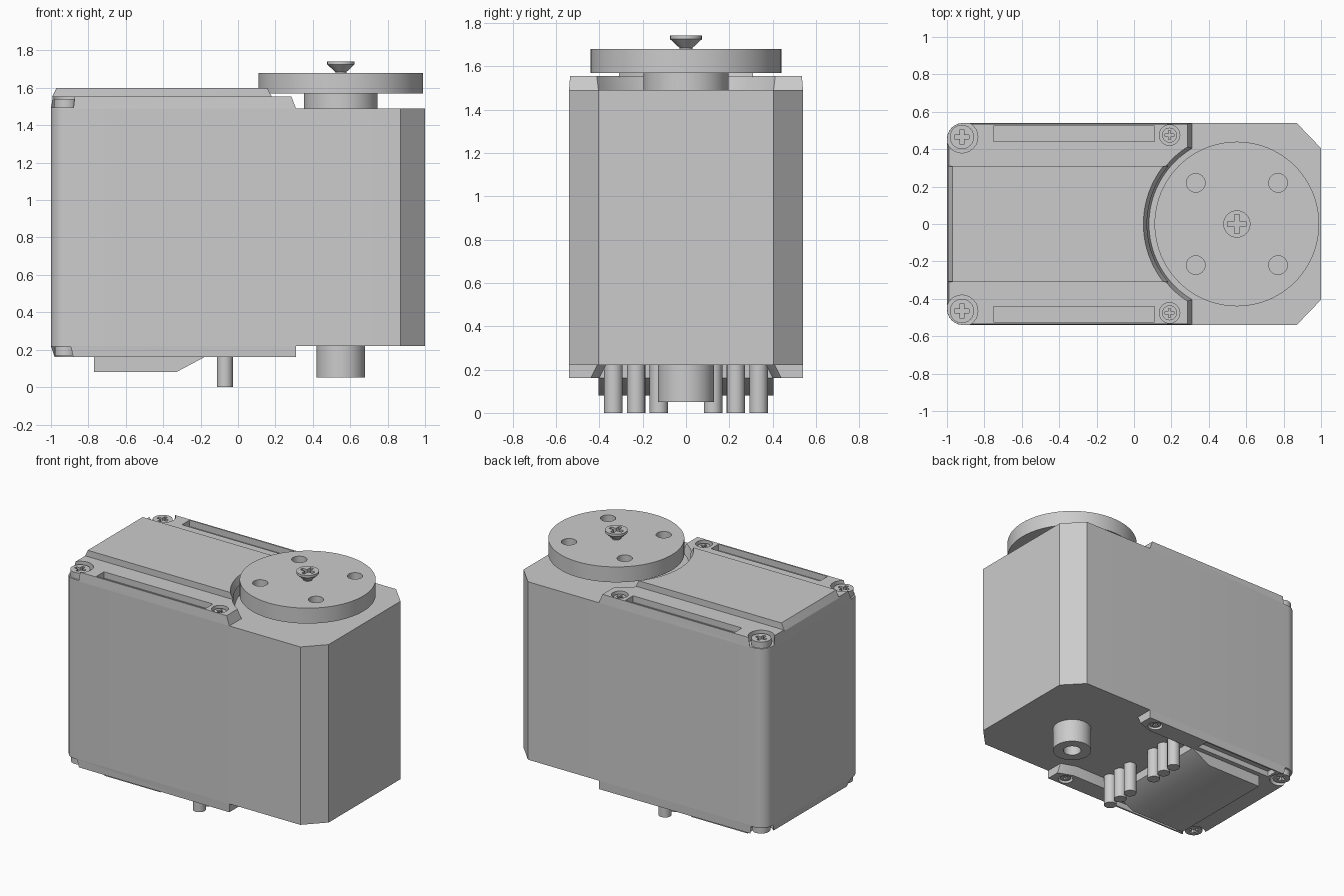
import bpy, bmesh, math
from math import cos, sin, pi, asin, sqrt

if "Cube" in bpy.data.objects:
    bpy.data.objects.remove(bpy.data.objects["Cube"])

grey = bpy.data.materials.new("mid grey")
grey.use_nodes = True
GREY = (0.6, 0.6, 0.6, 1)
grey.diffuse_color = GREY
grey.node_tree.nodes["Principled BSDF"].inputs["Base Color"].default_value = GREY

AXIS = 0.55   # x of the output shaft


def loft(name, layers):
    """Closed solid through stacked outlines: [(points, z), ...]."""
    bm = bmesh.new()
    rings = [[bm.verts.new((x, y, z)) for x, y in pts] for pts, z in layers]
    n = len(rings[0])
    for a, b in zip(rings, rings[1:]):
        for i in range(n):
            j = (i + 1) % n
            bm.faces.new((a[i], a[j], b[j], b[i]))
    bm.faces.new(rings[0])
    bm.faces.new(rings[-1])
    bmesh.ops.recalc_face_normals(bm, faces=bm.faces)
    mesh = bpy.data.meshes.new(name)
    bm.to_mesh(mesh)
    bm.free()
    mesh.materials.append(grey)
    ob = bpy.data.objects.new(name, mesh)
    bpy.context.collection.objects.link(ob)
    return ob


def circle(x, y, r, n=48):
    return [(x + r * cos(2 * pi * i / n), y + r * sin(2 * pi * i / n)) for i in range(n)]


def rect(x0, x1, y0, y1):
    return [(x0, y0), (x1, y0), (x1, y1), (x0, y1)]


def box(name, x0, x1, y0, y1, z0, z1):
    return loft(name, [(rect(x0, x1, y0, y1), z0), (rect(x0, x1, y0, y1), z1)])


def cylinder(name, x, y, r, z0, z1, n=48):
    return loft(name, [(circle(x, y, r, n), z0), (circle(x, y, r, n), z1)])


def left_end(x, w, r, n=6):
    """Rounded -x end of an outline, running from +y to -y."""
    top = [(x + r - r * sin(a), w - r + r * cos(a))
           for a in (i * pi / 2 / n for i in range(n + 1))]
    return top + [(px, -py) for px, py in reversed(top)]


def cover(x, w, corner, xr, arc):
    """Outline with a concave bite around the output shaft."""
    y = min(w - 0.002, sqrt(arc**2 - (AXIS - xr)**2))
    a = asin(y / arc)
    bite = [(AXIS - arc * cos(t), arc * sin(t)) for t in (-a + 2 * a * i / 24 for i in range(25))]
    x_end = bite[0][0]
    return left_end(x, w, corner) + [(x_end, -w)] + bite + [(x_end, w)]


def cut(ob, cutters):
    for c in cutters:
        m = ob.modifiers.new("cut", "BOOLEAN")
        m.operation, m.solver, m.object = "DIFFERENCE", "EXACT", c
        bpy.context.view_layer.objects.active = ob
        bpy.ops.object.modifier_apply(modifier=m.name)
        bpy.data.objects.remove(c)


def screw(name, x, y, r, z0, z1, slot_z, below=False):
    """Round head with a cross slot on its exposed end."""
    ob = cylinder(name, x, y, r, z0, z1, 24)
    a, b = (z0 - 0.02, slot_z) if below else (slot_z, z1 + 0.02)
    L, s = r * 0.6, r * 0.16
    cut(ob, [box("slot", x - L, x + L, y - s, y + s, a, b),
             box("slot", x - s, x + s, y - L, y + L, a, b)])


# Main case: rounded back corners, chamfered front corners
case = left_end(-1, 0.54, 0.085) + [(0.87, -0.54), (1, -0.405), (1, 0.405), (0.87, 0.54)]
loft("case", [(case, 0.22), (case, 1.49)])

# Top cover with screw pockets and side grooves, then the raised slab
top = loft("top_cover", [(cover(-1, 0.54, 0.085, 0.31, 0.47), 1.49),
                         (cover(-0.99, 0.535, 0.085, 0.285, 0.49), 1.555)])
pockets = []
for s in (-1, 1):
    pockets += [cylinder("pocket", -0.92, s * 0.465, 0.085, 1.495, 1.7, 24),
                cylinder("pocket", 0.19, s * 0.475, 0.055, 1.495, 1.7, 24),
                box("groove", -0.75, 0.11, *sorted((s * 0.44, s * 0.525)), 1.51, 1.7)]
cut(top, pockets)
loft("top_slab", [(cover(-0.995, 0.31, 0.004, 0.4, 0.48), 1.55),
                  (cover(-0.97, 0.31, 0.004, 0.4, 0.50), 1.60)])

# Bottom cover: full plate at the back, two arms reaching forward
low = left_end(-1, 0.54, 0.085)
lower = left_end(-0.98, 0.535, 0.085)
arms = lambda xr, yi: [(xr, -0.54), (xr, -yi), (0.2, -yi + 0.04), (-0.18, -yi + 0.04),
                       (-0.18, yi - 0.04), (0.2, yi - 0.04), (xr, yi), (xr, 0.54)]
bottom = loft("bottom_cover", [(lower + arms(0.31, 0.44), 0.16), (low + arms(0.31, 0.41), 0.22)])
pockets = []
for s in (-1, 1):
    pockets += [cylinder("pocket", -0.92, s * 0.465, 0.08, 0, 0.215, 24),
                cylinder("pocket", 0.21, s * 0.475, 0.05, 0, 0.215, 24),
                box("groove", -0.82, -0.2, *sorted((s * 0.44, s * 0.525)), 0, 0.2)]
cut(bottom, pockets)

# Corner screws
for s, side in ((-1, "right"), (1, "left")):
    screw(f"top_back_screw_{side}", -0.92, s * 0.465, 0.065, 1.48, 1.54, 1.515)
    screw(f"top_front_screw_{side}", 0.19, s * 0.475, 0.04, 1.48, 1.54, 1.515)
    screw(f"bottom_back_screw_{side}", -0.92, s * 0.465, 0.06, 0.17, 0.23, 0.195, True)
    screw(f"bottom_front_screw_{side}", 0.21, s * 0.475, 0.038, 0.17, 0.23, 0.195, True)

# Connector block with a sloped front
loft("connector_block", [(rect(-0.77, -0.33, -0.405, 0.405), 0.08),
                         (rect(-0.77, -0.18, -0.405, 0.405), 0.16)])

# Two rows of three connector pins
for s, side in ((-1, "right"), (1, "left")):
    for i in range(3):
        cylinder(f"pin_{side}_{i + 1}", -0.07, s * (0.125 + 0.105 * i), 0.043, 0, 0.23, 16)

# Idler boss under the shaft, with a bore
boss = cylinder("idler_boss", AXIS, 0, 0.13, 0.05, 0.23)
cut(boss, [cylinder("bore", AXIS, 0, 0.06, 0, 0.15, 24)])

# Output horn: hub, drilled disc and centre screw
cylinder("horn_hub", AXIS, 0, 0.197, 1.48, 1.58)
horn = cylinder("horn_disc", AXIS, 0, 0.44, 1.57, 1.68, 96)
cut(horn, [cylinder("hole", AXIS + i * 0.22, j * 0.22, 0.05, 1.5, 1.8, 24)
           for i in (-1, 1) for j in (-1, 1)])
head = loft("horn_screw", [(circle(AXIS, 0, 0.03, 24), 1.675), (circle(AXIS, 0, 0.03, 24), 1.685),
                           (circle(AXIS, 0, 0.073, 24), 1.725), (circle(AXIS, 0, 0.073, 24), 1.742)])
cut(head, [box("slot", AXIS - 0.05, AXIS + 0.05, -0.013, 0.013, 1.71, 1.8),
           box("slot", AXIS - 0.013, AXIS + 0.013, -0.05, 0.05, 1.71, 1.8)])

# Smooth the rounded walls, keep edges crisp
bpy.ops.object.select_all(action="DESELECT")
for ob in bpy.context.scene.objects:
    if ob.type == "MESH":
        ob.select_set(True)
        bpy.context.view_layer.objects.active = ob
bpy.ops.object.shade_smooth_by_angle(angle=math.radians(30))
